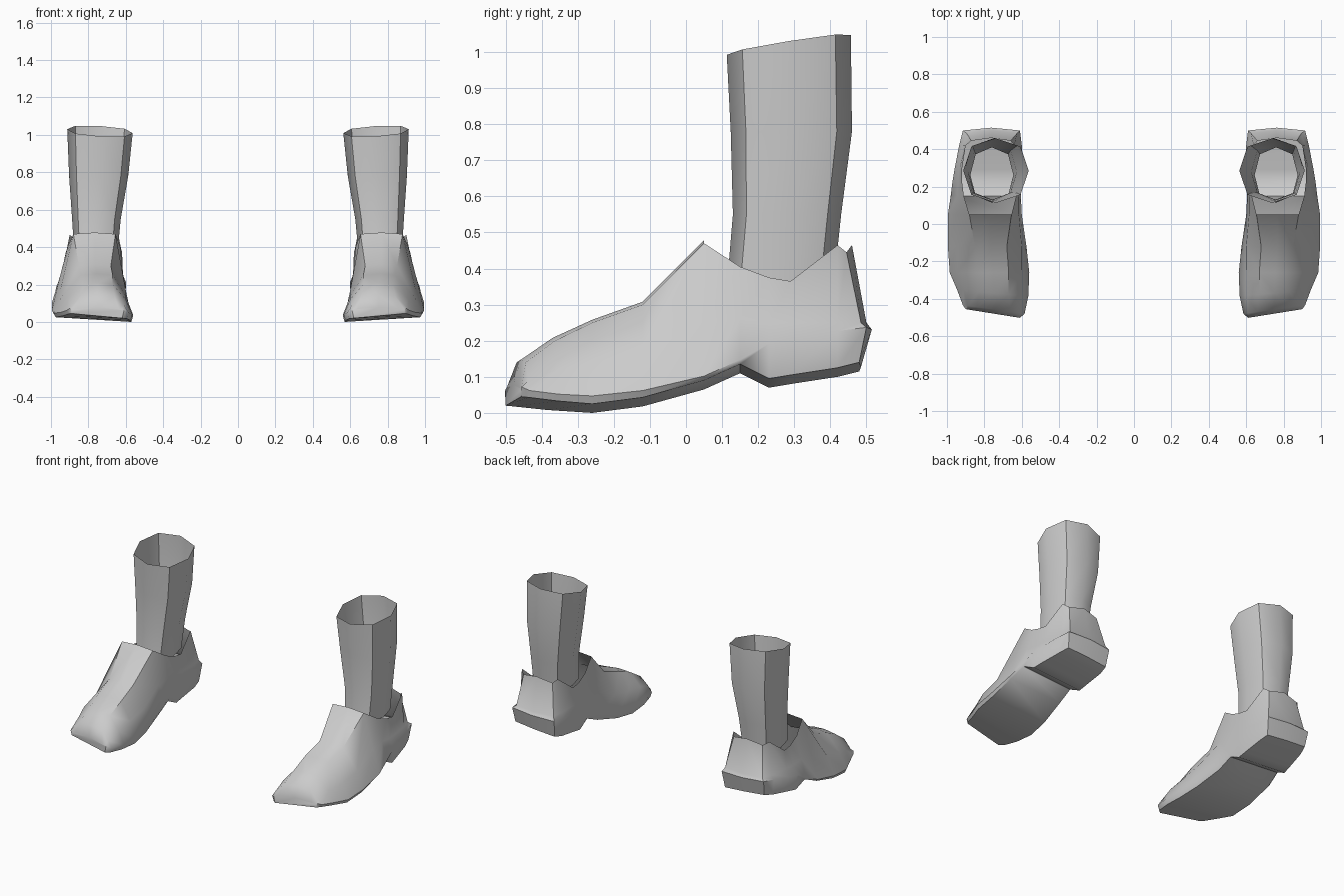
import bpy, bmesh, math

if "Cube" in bpy.data.objects:
    bpy.data.objects.remove(bpy.data.objects["Cube"])

grey = bpy.data.materials.new("plain_grey")
grey.diffuse_color = (0.6, 0.6, 0.6, 1)
grey.use_nodes = True
grey.node_tree.nodes["Principled BSDF"].inputs["Base Color"].default_value = grey.diffuse_color

# Shoe cross-sections, toe to heel:
# y, skew, z of (sole, edge, mid, top), inner/outer x of (edge, mid, top)
SECTIONS = [
    (-.50, .16, .02, .06, .065, .07, .61, .90, .62, .89, .64, .86),
    (-.475, .14, .018, .05, .09, .14, .585, .915, .61, .89, .66, .84),
    (-.38, .08, .008, .04, .12, .20, .565, .945, .60, .91, .67, .83),
    (-.26, .0, .0, .035, .14, .25, .56, .985, .60, .94, .67, .84),
    (-.12, .0, .018, .05, .17, .30, .575, .995, .60, .95, .68, .85),
    (.05, .0, .065, .09, .25, .47, .60, .995, .615, .95, .655, .88),
    (.15, .0, .11, .135, .26, .405, .605, .98, .615, .945, .63, .91),
    (.23, .0, .07, .18, .25, .375, .60, .97, .615, .94, .62, .92),
    (.29, .0, .08, .19, .25, .365, .60, .96, .615, .935, .62, .92),
    (.42, .0, .10, .215, .25, .465, .60, .935, .615, .915, .64, .90),
    (.485, .0, .115, .225, .25, .445, .61, .915, .625, .895, .66, .87),
]
OPEN_FROM = 5          # the ankle opening starts at this section


def finish(bm, name):
    bmesh.ops.recalc_face_normals(bm, faces=bm.faces)
    mesh = bpy.data.meshes.new(name)
    bm.to_mesh(mesh)
    bm.free()
    mesh.materials.append(grey)
    ob = bpy.data.objects.new(name, mesh)
    bpy.context.collection.objects.link(ob)
    bpy.ops.object.select_all(action='DESELECT')
    ob.select_set(True)
    bpy.context.view_layer.objects.active = ob
    bpy.ops.object.shade_smooth_by_angle(angle=math.radians(45))
    return ob


def build_shoe(name, side):
    bm = bmesh.new()
    rings = []
    last = len(SECTIONS) - 1
    for n, (y, k, zs, ze, zm, zt, ei, eo, mi, mo, ti, to) in enumerate(SECTIONS):
        # heel wall leans forward above the projecting heel lip
        sh = (-.04, .0, .015, -.005) if n == last else (0, 0, 0, 0)
        pts = [(ti, zt, sh[0]), (mi, zm, sh[1]), (ei, ze, sh[2]), (ei + .01, zs, sh[3]),
               (eo - .01, zs + .025, sh[3]), (eo, ze + .012, sh[2]),
               (mo, zm, sh[1]), (to, zt, sh[0])]
        if n <= OPEN_FROM:
            pts.append(((ti + to) / 2, zt + .008, 0))
        rings.append([bm.verts.new((side * x, y + d + k * (x - .62), z)) for x, z, d in pts])
    # walls, sole and vamp
    for n, (a, b) in enumerate(zip(rings, rings[1:])):
        count = 9 if n < OPEN_FROM else 7
        for i in range(count):
            j = (i + 1) % len(a)
            bm.faces.new((a[i], a[j], b[j], b[i]))
    bm.faces.new(rings[0])                      # toe end
    # rounded back of the heel
    r = rings[-1]
    mids = []
    for i in range(4):
        c = (r[i].co + r[7 - i].co) / 2
        c.y += .015 if i < 3 else .005
        c.z += .02 if i == 0 else 0
        mids.append(bm.verts.new(c))
    for i in range(3):
        bm.faces.new((r[i], r[i + 1], mids[i + 1], mids[i]))
        bm.faces.new((mids[i], mids[i + 1], r[6 - i], r[7 - i]))
    bm.faces.new((r[3], r[4], mids[3]))
    return finish(bm, name)


# Leg rings: z, centre x, centre y, radius x, radius y
LEG = [(.36, .76, .262, .115, .148), (.55, .757, .28, .13, .15),
       (.78, .745, .292, .158, .168), (1.02, .738, .285, .175, .172)]


def build_leg(name, side):
    bm = bmesh.new()
    rings = []
    for n, (z, cx, cy, rx, ry) in enumerate(LEG):
        ring = []
        for i in range(8):
            a = math.tau * i / 8
            # widen the diagonals slightly so the tube is boxier
            f = 1.06 if i % 2 else 1.0
            dx, dy = rx * f * math.cos(a), ry * f * math.sin(a)
            tilt = .16 * dy + .06 * dx if n == len(LEG) - 1 else 0   # slanted open top
            ring.append(bm.verts.new((side * (cx + dx), cy + dy, z + tilt)))
        rings.append(ring)
    for a, b in zip(rings, rings[1:]):
        for i in range(8):
            j = (i + 1) % 8
            bm.faces.new((a[i], a[j], b[j], b[i]))
    return finish(bm, name)


for label, side in (("right", 1), ("left", -1)):
    build_shoe(label + "_shoe", side)
    build_leg(label + "_leg", side)
